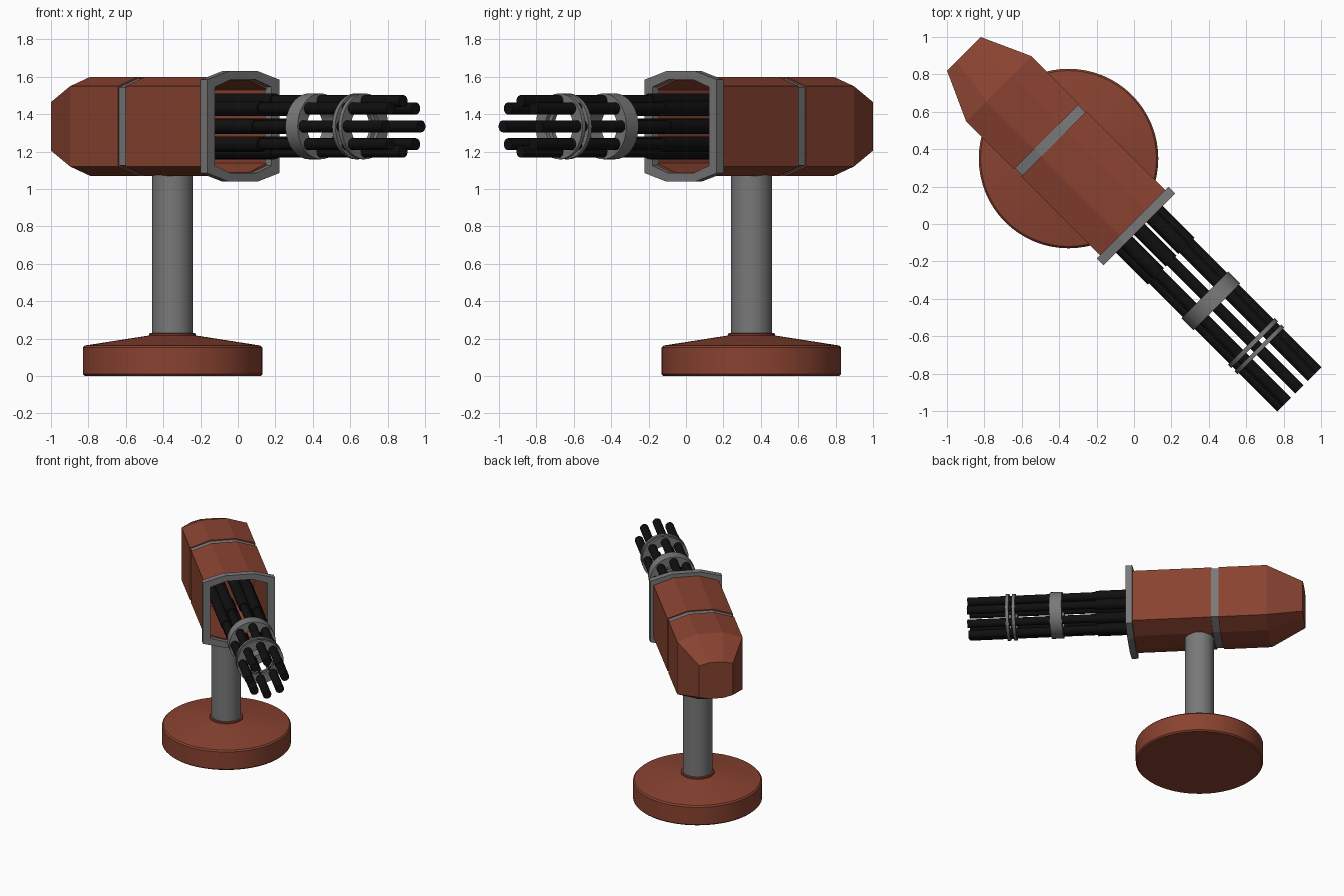
import bpy, bmesh, math
from mathutils import Matrix, Vector

if "Cube" in bpy.data.objects:
    bpy.data.objects.remove(bpy.data.objects["Cube"])


def material(name, rgb):
    m = bpy.data.materials.new(name)
    m.diffuse_color = (*rgb, 1)
    m.use_nodes = True
    m.node_tree.nodes["Principled BSDF"].inputs["Base Color"].default_value = m.diffuse_color
    return m


RED = material("rust_red", (0.25, 0.055, 0.03))
GREY = material("steel_grey", (0.19, 0.19, 0.19))
BLACK = material("barrel_black", (0.005, 0.005, 0.005))

# Gun frame: local x runs along the barrels, y sideways, z up
GUN = Matrix.Translation((0, 0, 1.335)) @ Matrix.Rotation(math.radians(-45), 4, 'Z')
ALONG = GUN @ Matrix.Rotation(math.radians(90), 4, 'Y')   # turned parts, z -> gun x
STAND = Matrix.Translation((-0.35, 0.35, 0))


def loft(name, rings, mat, matrix, closed=False, smooth=False):
    """Skin successive rings of points; cap the ends or close into a loop."""
    bm = bmesh.new()
    vr = [[bm.verts.new(matrix @ Vector(p)) for p in r] for r in rings]
    n = len(vr[0])
    pairs = list(zip(vr, vr[1:])) + ([(vr[-1], vr[0])] if closed else [])
    for a, b in pairs:
        for i in range(n):
            j = (i + 1) % n
            bm.faces.new((a[i], a[j], b[j], b[i]))
    if not closed:
        bm.faces.new(vr[0])
        bm.faces.new(vr[-1])
    bmesh.ops.recalc_face_normals(bm, faces=bm.faces)
    me = bpy.data.meshes.new(name)
    bm.to_mesh(me)
    bm.free()
    me.materials.append(mat)
    ob = bpy.data.objects.new(name, me)
    bpy.context.collection.objects.link(ob)
    if smooth:
        bpy.ops.object.select_all(action='DESELECT')
        ob.select_set(True)
        bpy.context.view_layer.objects.active = ob
        bpy.ops.object.shade_smooth_by_angle(angle=math.radians(35))
    return ob


def lathe(name, profile, mat, matrix, n=32, closed=False, offset=(0, 0)):
    rings = [[(offset[0] + r * math.cos(math.tau * i / n),
               offset[1] + r * math.sin(math.tau * i / n), h) for i in range(n)]
             for r, h in profile]
    return loft(name, rings, mat, matrix, closed, True)


def octagon(u, side, side_h, flat, top_h):
    quarter = [(side, side_h), (flat, top_h)]
    upper = quarter + [(-y, z) for y, z in reversed(quarter)]
    return [(u, y, z) for y, z in upper + [(-y, -z) for y, z in upper]]


BODY = (0.247, 0.215, 0.095, 0.265)
INNER = (0.222, 0.195, 0.088, 0.245)

# Stand: round foot and pole
lathe("base", [(0.47, 0), (0.48, 0.01), (0.48, 0.152), (0.47, 0.163), (0.125, 0.217),
               (0.125, 0.226), (0.12, 0.23)], RED, STAND, 64)
lathe("pole", [(0.11, 0.2), (0.11, 1.085)], GREY, STAND, 40)

# Housing: hollow front, recessed grey band, tapered rear
loft("front_housing", [octagon(-0.605, *BODY), octagon(0, *BODY),
                       octagon(0, *INNER), octagon(-0.58, *INNER)], RED, GUN)
loft("seam_band", [octagon(u, *(k * 0.97 for k in BODY)) for u in (-0.67, -0.59)], GREY, GUN)
loft("rear_housing", [octagon(-0.66, *BODY), octagon(-1.022, *BODY),
                      octagon(-1.287, 0.127, 0.13, 0.055, 0.148)], RED, GUN)

# Muzzle frame around the opening
OUT, HOLE = (0.272, 0.25, 0.11, 0.295), (0.215, 0.21, 0.095, 0.25)
loft("muzzle_frame", [octagon(-0.01, *OUT), octagon(0.04, *OUT),
                      octagon(0.04, *HOLE), octagon(-0.01, *HOLE)], GREY, GUN, closed=True)

# Eight stepped barrels in a circle
for i in range(8):
    a = math.tau * i / 8
    lathe(f"barrel_{i + 1}", [(0.041, -0.4), (0.041, 0.28), (0.032, 0.28), (0.032, 1.25)],
          BLACK, ALONG, 20, offset=(0.135 * math.cos(a), 0.135 * math.sin(a)))

# Clamp rings holding the barrels
for name, u0, u1 in (("barrel_clamp", 0.535, 0.627), ("thin_clamp_rear", 0.888, 0.912),
                     ("thin_clamp_front", 0.936, 0.96)):
    lathe(name, [(0.176, u0), (0.176, u1), (0.105, u1), (0.105, u0)],
          GREY, ALONG, 40, closed=True)
